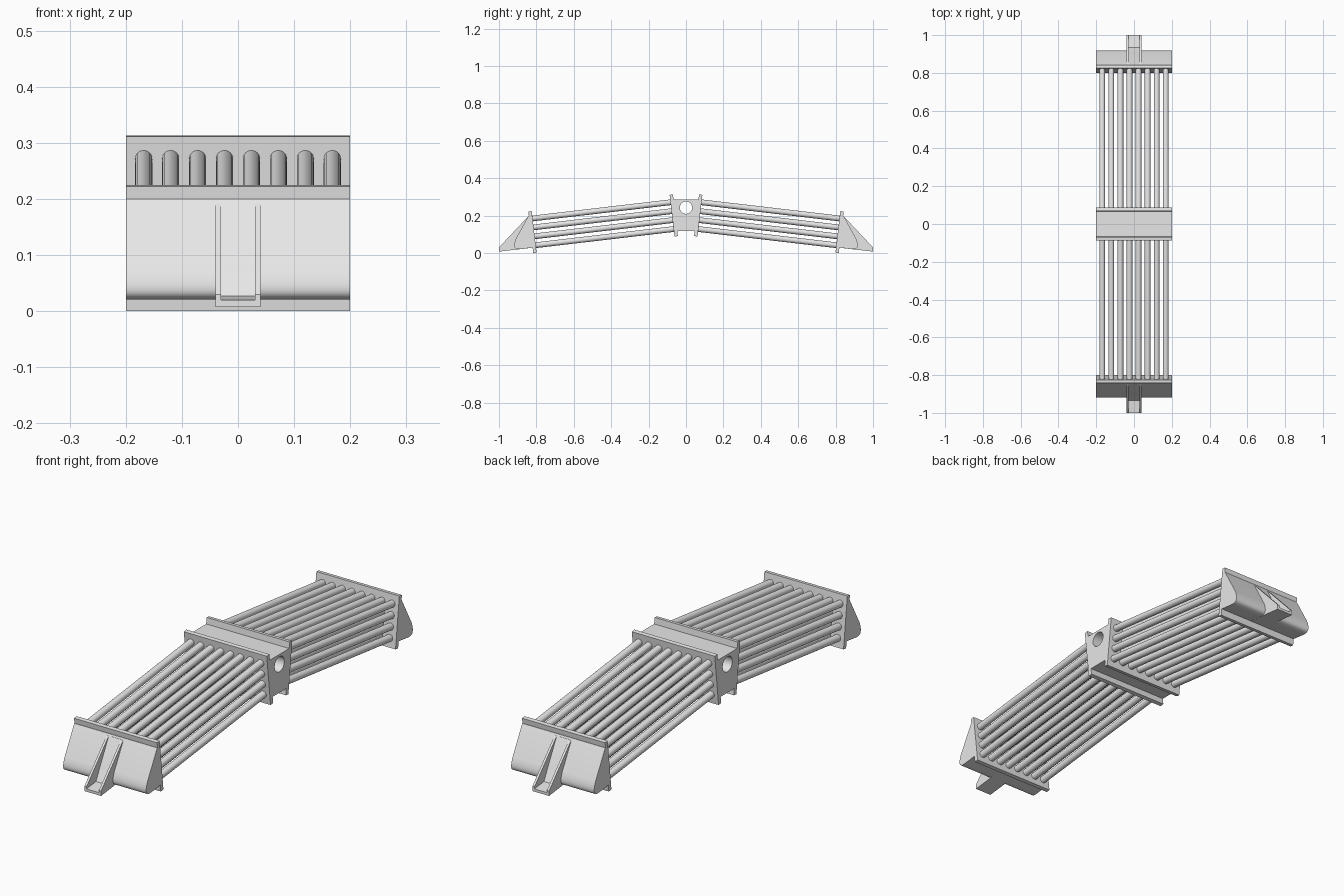
import bpy, bmesh, math
from mathutils import Vector

if "Cube" in bpy.data.objects:
    bpy.data.objects.remove(bpy.data.objects["Cube"])

steel = bpy.data.materials.new("light_grey_metal")
steel.diffuse_color = (0.8, 0.8, 0.8, 1)
steel.use_nodes = True
steel.node_tree.nodes["Principled BSDF"].inputs["Base Color"].default_value = steel.diffuse_color


def finish(name, bm, smooth=False):
    bmesh.ops.recalc_face_normals(bm, faces=bm.faces)
    me = bpy.data.meshes.new(name)
    bm.to_mesh(me)
    bm.free()
    me.materials.append(steel)
    ob = bpy.data.objects.new(name, me)
    bpy.context.collection.objects.link(ob)
    if smooth:
        bpy.ops.object.select_all(action='DESELECT')
        ob.select_set(True)
        bpy.context.view_layer.objects.active = ob
        bpy.ops.object.shade_smooth_by_angle(angle=math.radians(30))
    return ob


def extrude_x(name, profile, x0, x1, side=1, smooth=False):
    """Extrude a (y, z) outline along x; side flips it front or back."""
    bm = bmesh.new()
    f = bm.faces.new([bm.verts.new((x0, side * y, z)) for y, z in profile])
    new = bmesh.ops.extrude_face_region(bm, geom=[f])["geom"]
    bmesh.ops.translate(bm, vec=(x1 - x0, 0, 0),
                        verts=[v for v in new if isinstance(v, bmesh.types.BMVert)])
    return finish(name, bm, smooth)


def cylinder_between(bm, a, b, radius, segments):
    a, b = Vector(a), Vector(b)
    d = b - a
    mat = d.to_track_quat('Z', 'Y').to_matrix().to_4x4()
    mat.translation = (a + b) / 2
    bmesh.ops.create_cone(bm, cap_ends=True, segments=segments, radius1=radius,
                          radius2=radius, depth=d.length, matrix=mat)


W = 0.2                                   # half width of the whole bridge
inner = Vector((0.0745, 0.2))             # rod start at the middle flange (y, z)
outer = Vector((0.812, 0.1135))           # rod end at the end flange
along = (outer - inner).normalized()
up = Vector((-along.y, along.x))


def flange_profile(face, thickness):
    h = up * 0.112
    t = along * thickness
    return [face - h, face + h, face + h + t, face - h + t]


# Middle block with a round hole across it
block = extrude_x("middle_block", [(-0.048, 0.119), (0.048, 0.119),
                                   (0.068, 0.286), (-0.068, 0.286)], -W, W)
bm = bmesh.new()
cylinder_between(bm, (-0.3, 0, 0.243), (0.3, 0, 0.243), 0.033, 48)
cutter = finish("hole_cutter", bm, True)
cutter.hide_render = True
cutter.hide_set(True)
cut = block.modifiers.new("hole", 'BOOLEAN')
cut.operation = 'DIFFERENCE'
cut.solver = 'EXACT'
cut.object = cutter

# Rounded nose of the end shoe: curve from the slope to the underside
p0, p1, p2 = Vector((0.908, 0.08)), Vector((0.937, 0.0155)), Vector((0.885, 0.0215))
nose = [p0 * (1 - t) ** 2 + p1 * 2 * t * (1 - t) + p2 * t * t
        for t in [i / 12 for i in range(13)]]
shoe = [(0.825, 0.2), (0.842, 0.2), (0.846, 0.193)] + nose + [(0.815, 0.03)]

for side, end in ((-1, "front"), (1, "back")):
    # Flanges that hold the rods
    extrude_x(end + "_middle_flange", flange_profile(inner, -0.018), -W, W, side)
    extrude_x(end + "_end_flange", flange_profile(outer, 0.018), -W, W, side)

    # Bundle of rods, eight across and four high
    bm = bmesh.new()
    for col in range(8):
        for row in range(4):
            x = (col - 3.5) * 0.048
            off = up * ((row - 1.5) * 0.048)
            a = inner + off - along * 0.005
            b = outer + off + along * 0.005
            cylinder_between(bm, (x, side * a.x, a.y), (x, side * b.x, b.y), 0.0152, 24)
    finish(end + "_rods", bm, True)

    # End shoe with rounded nose
    extrude_x(end + "_shoe", shoe, -W, W, side, True)

    # Channel bracket: two cheeks, a floor and a straight back
    for s, label in ((-1, "left"), (1, "right")):
        x0, x1 = sorted((s * 0.03, s * 0.04))
        extrude_x(f"{end}_{label}_bracket_cheek",
                  [(0.83, 0.0275), (1.0, 0.008), (1.0, 0.03), (0.848, 0.192), (0.83, 0.192)],
                  x0, x1, side)
    extrude_x(end + "_bracket_floor",
              [(0.83, 0.0275), (1.0, 0.008), (1.0, 0.02), (0.83, 0.0395)], -0.03, 0.03, side)
    extrude_x(end + "_bracket_back",
              [(0.83, 0.03), (0.935, 0.018), (0.935, 0.028), (0.847, 0.193), (0.83, 0.193)],
              -0.03, 0.03, side)
